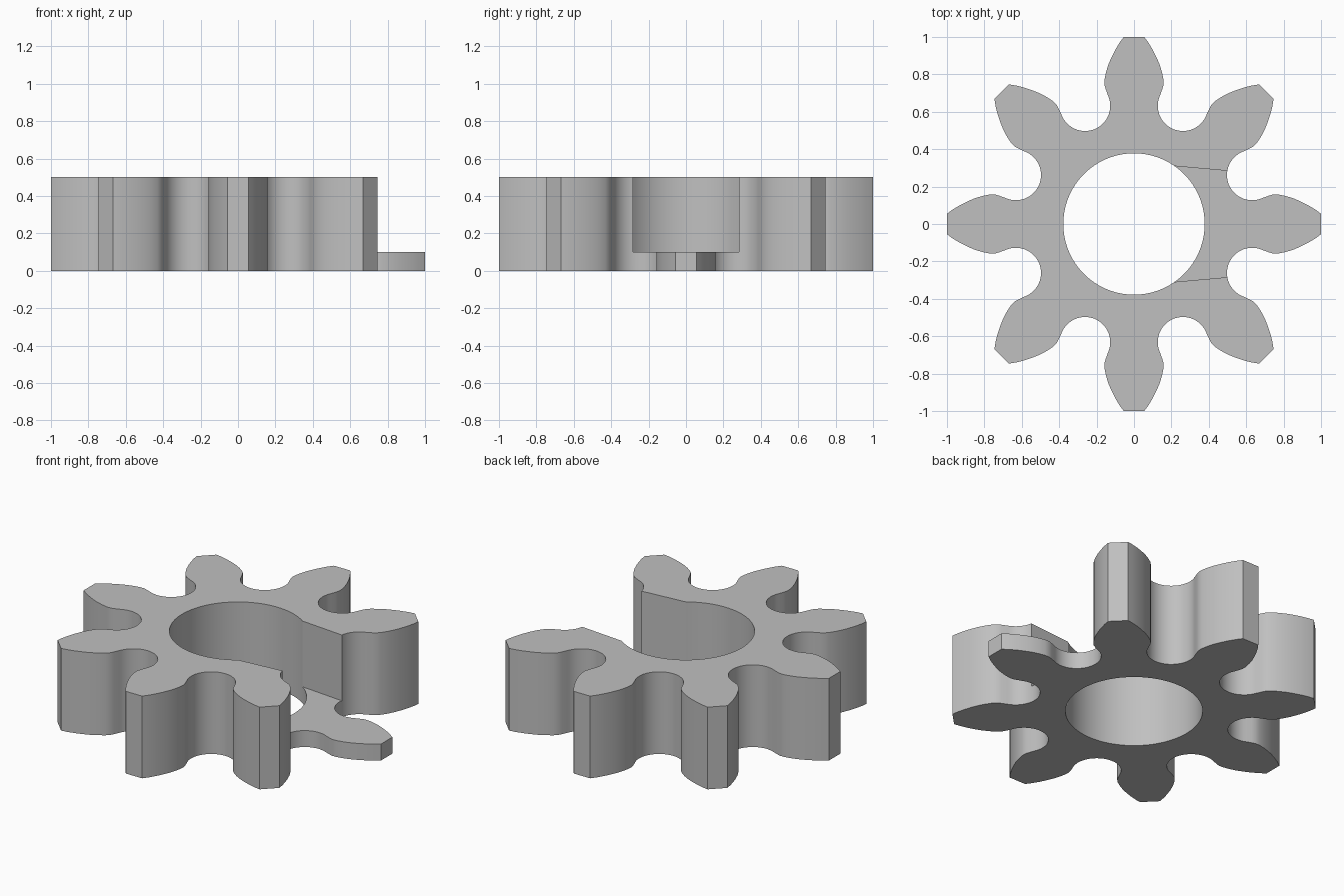
import bpy
import bmesh
from math import sin, cos, pi, radians
from mathutils import Matrix, Vector

TEETH = 8
HEIGHT = 0.5
FLOOR = 0.1
HOLE_RADIUS = 0.378

cube = bpy.data.objects.get("Cube")
if cube:
    bpy.data.objects.remove(cube, do_unlink=True)


def prism(name, outline, z0, z1):
    """Extrude a closed xy outline between two heights."""
    bm = bmesh.new()
    face = bm.faces.new([bm.verts.new((p[0], p[1], z0)) for p in outline])
    top = bmesh.ops.extrude_face_region(bm, geom=[face])["geom"]
    bmesh.ops.translate(bm, vec=(0, 0, z1 - z0),
                        verts=[v for v in top if isinstance(v, bmesh.types.BMVert)])
    bmesh.ops.recalc_face_normals(bm, faces=bm.faces)
    mesh = bpy.data.meshes.new(name)
    bm.to_mesh(mesh)
    bm.free()
    obj = bpy.data.objects.new(name, mesh)
    bpy.context.collection.objects.link(obj)
    return obj


def subtract(target, cutter):
    """Cut one solid from another, then drop the cutter."""
    cutter.hide_render = True
    mod = target.modifiers.new("cut", "BOOLEAN")
    mod.operation = "DIFFERENCE"
    mod.solver = "EXACT"
    mod.object = cutter
    bpy.context.view_layer.objects.active = target
    bpy.ops.object.modifier_apply(modifier=mod.name)
    bpy.data.objects.remove(cutter, do_unlink=True)


# Half tooth along +x: round valley, shoulder, curved flank, flat tip
STEPS = 14
valley = Vector((0.632, 0.262))
half = []
for i in range(STEPS + 1):
    a = radians(202.5 + 92.5 * i / STEPS)
    half.append(valley + 0.135 * Vector((cos(a), sin(a))))
half += [Vector(p) for p in ((0.72, 0.151), (0.742, 0.158), (0.77, 0.158),
                             (0.81, 0.150), (0.85, 0.138), (0.89, 0.121),
                             (0.93, 0.101), (0.97, 0.077), (1.0, 0.055))]
tooth = [Vector((p.x, -p.y)) for p in half] + half[:0:-1]

# Repeat the tooth around the wheel
outline = []
for k in range(TEETH):
    turn = Matrix.Rotation(2 * pi * k / TEETH, 2)
    outline += [turn @ p for p in tooth]
gear = prism("gear_wheel", outline, 0, HEIGHT)

# Central bore
bore = [(HOLE_RADIUS * cos(2 * pi * i / 96), HOLE_RADIUS * sin(2 * pi * i / 96))
        for i in range(96)]
subtract(gear, prism("bore_cutter", bore, -0.2, HEIGHT + 0.2))

# Lowered tooth on the +x side
side = [(0.1, 0.32), (0.56, 0.279), (1.1, 0.279)]
notch = side + [(x, -y) for x, y in reversed(side)]
subtract(gear, prism("notch_cutter", notch, FLOOR, HEIGHT + 0.2))

# Plain grey finish
grey = bpy.data.materials.new("plain_grey")
grey.use_nodes = True
color = (0.527, 0.527, 0.527, 1)
grey.diffuse_color = color
grey.node_tree.nodes["Principled BSDF"].inputs["Base Color"].default_value = color
gear.data.materials.clear()
gear.data.materials.append(grey)
for poly in gear.data.polygons:
    poly.material_index = 0

bpy.ops.object.select_all(action="DESELECT")
gear.select_set(True)
bpy.context.view_layer.objects.active = gear
bpy.ops.object.shade_smooth_by_angle(angle=radians(30))
